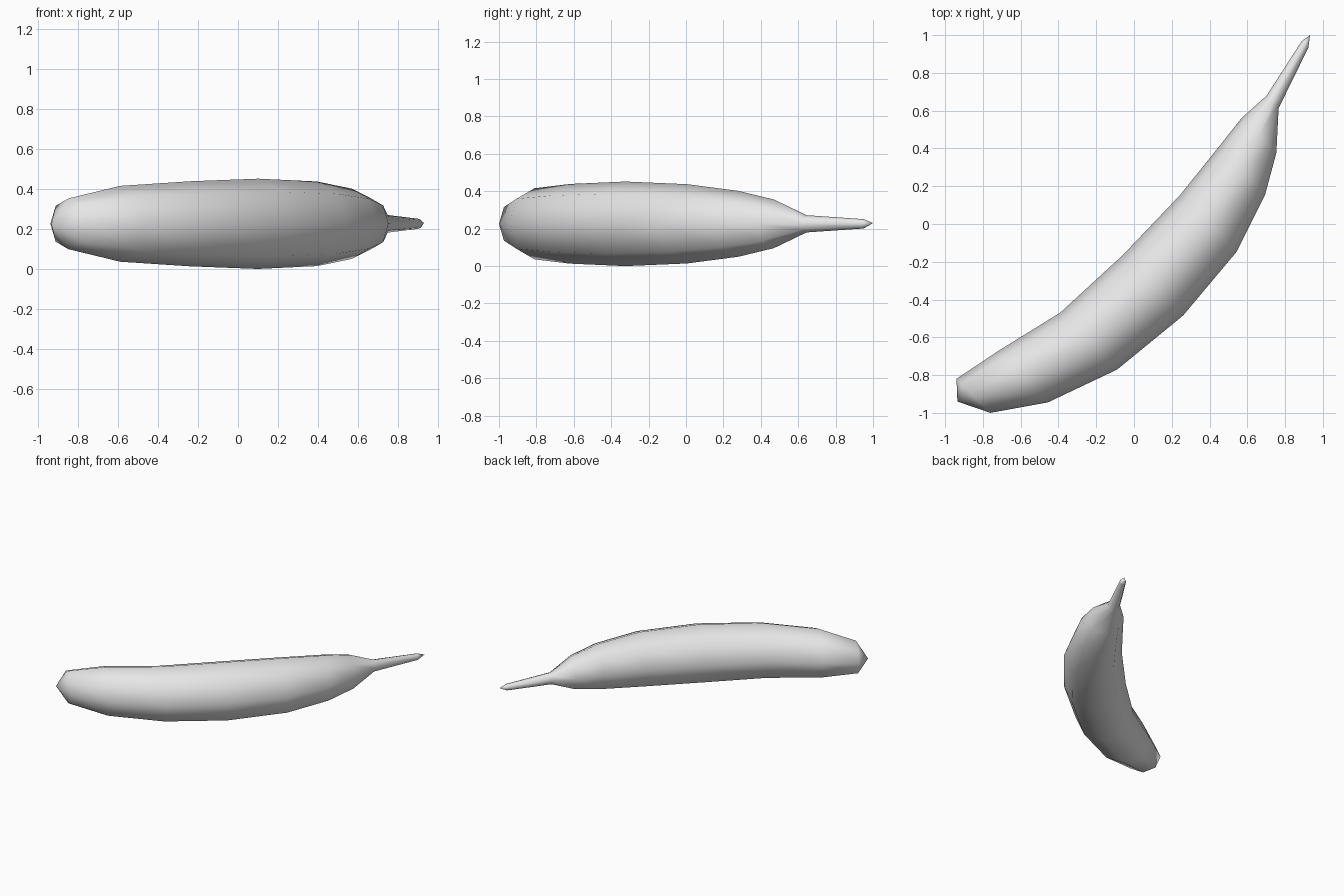
import bpy, bmesh
from math import pi, sin, cos
from mathutils import Vector

cube = bpy.data.objects.get("Cube")
if cube:
    bpy.data.objects.remove(cube, do_unlink=True)

SIDES = 8
MID_Z = 0.226
ACROSS = Vector((-1, 1, 0)).normalized()   # every ring lies in the same diagonal plane
UP = Vector((0, 0, 1))

# Rings along the curved body: x, y, radius
RINGS = [
    (-0.85, -0.91, 0.127),
    (-0.59, -0.81, 0.19),
    (-0.24, -0.62, 0.213),
    (0.10, -0.325, 0.226),
    (0.395, 0.005, 0.212),
    (0.57, 0.28, 0.176),
    (0.662, 0.47, 0.13),
    (0.733, 0.645, 0.046),
    (0.905, 0.95, 0.025),
]
BLOSSOM_TIP = (-0.935, -0.94, MID_Z - 0.003)
STEM_TIP = (0.932, 1.0, MID_Z + 0.004)

# Plain fruit skin colour
skin = bpy.data.materials.new("light grey skin")
skin.use_nodes = True
colour = (0.8, 0.8, 0.8, 1)
skin.diffuse_color = colour
skin.node_tree.nodes["Principled BSDF"].inputs["Base Color"].default_value = colour

# Loft the rings into one skin
bm = bmesh.new()
loops = []
for x, y, r in RINGS:
    centre = Vector((x, y, MID_Z))
    angles = [2 * pi * i / SIDES for i in range(SIDES)]
    loops.append([bm.verts.new(centre + r * (ACROSS * cos(a) + UP * sin(a))) for a in angles])
for a, b in zip(loops, loops[1:]):
    for i in range(SIDES):
        j = (i + 1) % SIDES
        bm.faces.new((a[i], a[j], b[j], b[i]))

# Close both ends with pointed fans
for loop, tip in ((loops[0], BLOSSOM_TIP), (loops[-1], STEM_TIP)):
    point = bm.verts.new(tip)
    for i in range(SIDES):
        bm.faces.new((loop[i], loop[(i + 1) % SIDES], point))
bmesh.ops.recalc_face_normals(bm, faces=bm.faces)
for face in bm.faces:
    face.smooth = True

mesh = bpy.data.meshes.new("banana")
bm.to_mesh(mesh)
bm.free()
mesh.materials.append(skin)
banana = bpy.data.objects.new("banana", mesh)
bpy.context.collection.objects.link(banana)
